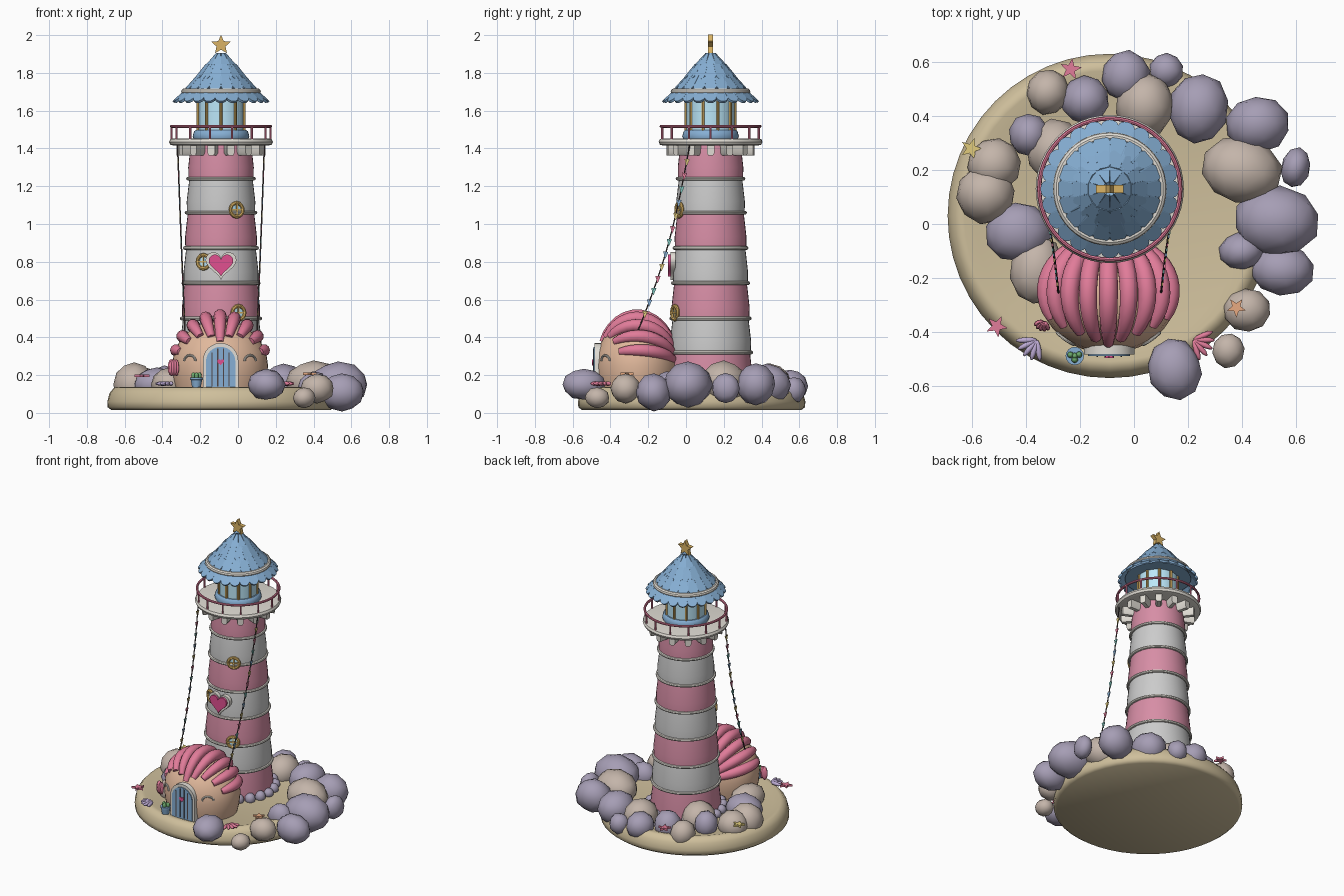
import bpy, bmesh, random
from math import sin, cos, pi, radians, asin
from mathutils import Matrix, Vector, Euler

if "Cube" in bpy.data.objects:
    bpy.data.objects.remove(bpy.data.objects["Cube"])

random.seed(4)
CX, CY = -0.09, 0.13                      # tower axis
COL = dict(pink=(.68, .27, .38), rose=(.75, .2, .32), hot=(.75, .08, .28), blue=(.24, .43, .66),
           glass=(.5, .8, .95), gold=(.7, .45, .13), cream=(.75, .72, .66), sand=(.62, .52, .33),
           tan=(.55, .46, .4), slate=(.38, .34, .46), clay=(.75, .48, .33), rope=(.08, .06, .06),
           green=(.15, .4, .15), lilac=(.5, .4, .65), orange=(.8, .4, .22), yellow=(.75, .6, .2), teal=(.2, .55, .5))


def T(x, y, z): return Matrix.Translation((x, y, z))
def RZ(a): return Matrix.Rotation(a, 4, 'Z')


RX90 = Matrix.Rotation(pi / 2, 4, 'X')
TOWER = T(CX, CY, 0)


def finish(name, bm, col=None, angle=35):
    bmesh.ops.recalc_face_normals(bm, faces=bm.faces)
    me = bpy.data.meshes.new(name)
    bm.to_mesh(me)
    bm.free()
    me.shade_smooth()
    me.set_sharp_from_angle(angle=radians(angle))
    ob = bpy.data.objects.new(name, me)
    bpy.context.collection.objects.link(ob)
    if col:
        m = bpy.data.materials.get(col) or bpy.data.materials.new(col)
        m.diffuse_color = (*COL[col], 1)
        m.use_nodes = True
        m.node_tree.nodes["Principled BSDF"].inputs["Base Color"].default_value = m.diffuse_color
        me.materials.append(m)
    return ob


def lathe(bm, prof, M, seg=40, closed=False):
    rings = []
    for r, z in prof:
        if r < 1e-5:
            rings.append([bm.verts.new(M @ Vector((0, 0, z)))] * seg)
        else:
            rings.append([bm.verts.new(M @ Vector((r * cos(2 * pi * i / seg), r * sin(2 * pi * i / seg), z)))
                          for i in range(seg)])
    pairs = list(zip(rings, rings[1:])) + ([(rings[-1], rings[0])] if closed else [])
    for a, b in pairs:
        for i in range(seg):
            j = (i + 1) % seg
            bm.faces.new(list(dict.fromkeys([a[i], a[j], b[j], b[i]])))


def torus(bm, R, r, M, seg=40, n=8):
    lathe(bm, [(R + r * cos(2 * pi * i / n), r * sin(2 * pi * i / n)) for i in range(n)], M, seg, True)


def prism(bm, pts, depth, M):
    lo = [bm.verts.new(M @ Vector((x, y, 0))) for x, y in pts]
    hi = [bm.verts.new(M @ Vector((x, y, depth))) for x, y in pts]
    bm.faces.new(lo)
    bm.faces.new(hi)
    for i in range(len(pts)):
        j = (i + 1) % len(pts)
        bm.faces.new((lo[i], lo[j], hi[j], hi[i]))


def ball(bm, loc, scale, rot=(0, 0, 0), sub=2):
    M = T(*loc) @ Euler(rot).to_matrix().to_4x4() @ Matrix.Diagonal((*scale, 1))
    return bmesh.ops.create_icosphere(bm, subdivisions=sub, radius=1, matrix=M)['verts']


def sweep(bm, pts, radii, ref, seg=8):
    pts, ref, rings = [Vector(p) for p in pts], Vector(ref), []
    for k, p in enumerate(pts):
        t = (pts[min(k + 1, len(pts) - 1)] - pts[max(k - 1, 0)]).normalized()
        n = (ref - ref.dot(t) * t).normalized()
        b = t.cross(n)
        rings.append([bm.verts.new(p + radii[k] * (n * cos(2 * pi * i / seg) + b * sin(2 * pi * i / seg)))
                      for i in range(seg)])
    for a, b in zip(rings, rings[1:]):
        for i in range(seg):
            bm.faces.new((a[i], a[(i + 1) % seg], b[(i + 1) % seg], b[i]))
    bm.faces.new(rings[0])
    bm.faces.new(rings[-1])


def star(R, r): return [((R if i % 2 == 0 else r) * sin(i * pi / 5), (R if i % 2 == 0 else r) * cos(i * pi / 5)) for i in range(10)]
def on_tower(a, r, z): return TOWER @ RZ(a) @ T(0, -r, z) @ RX90
def arch(w, h): return [(w, 0)] + [(w * cos(i * pi / 12), h - w + w * sin(i * pi / 12)) for i in range(13)] + [(-w, 0)]


def heart(s):
    return [(s * sin(t) ** 3, s / 16 * (13 * cos(t) - 5 * cos(2 * t) - 2 * cos(3 * t) - cos(4 * t)))
            for t in [2 * pi * i / 32 for i in range(32)]]


# island
bm = bmesh.new()
lathe(bm, [(0, .02), (.58, .015), (.6, .03), (.602, .06), (.59, .105), (.565, .135), (.54, .137), (.5, .125), (0, .125)],
      T(-.09, .03, 0), 48)
finish("island", bm, "sand", 50)

# rocks: x, y, z, rx, ry, rz
SLATE = [(-.03, .55, .14, .09, .095, .09), (.12, .57, .12, .065, .065, .07), (-.18, .46, .15, .09, .09, .1),
         (.24, .43, .15, .11, .13, .11), (.46, .37, .15, .12, .105, .11), (.6, .21, .13, .055, .075, .08),
         (.53, .01, .15, .16, .13, .12), (.4, -.1, .13, .085, .07, .09), (.55, -.17, .11, .12, .095, .1),
         (.15, -.54, .15, .1, .115, .082), (-.39, .33, .16, .075, .08, .09), (-.43, -.03, .15, .125, .11, .09)]
TAN = [(-.32, .49, .14, .08, .085, .09), (.04, .44, .15, .11, .12, .11), (.4, .2, .16, .15, .125, .115),
       (.42, -.32, .13, .09, .08, .078), (.35, -.47, .08, .06, .065, .055), (-.52, .22, .15, .1, .1, .1),
       (-.55, .11, .15, .11, .11, .115), (-.36, -.17, .15, .1, .13, .09), (-.29, .27, .16, .11, .12, .11)]
for name, rocks, col in (("slate_rocks", SLATE, "slate"), ("tan_rocks", TAN, "tan")):
    bm = bmesh.new()
    for x, y, z, a, b, c in rocks:
        for v in ball(bm, (x, y, z), (a, b, c), (0, 0, random.uniform(-.25, .25))):
            v.co += (v.co - Vector((x, y, z))) * random.uniform(-.03, .03)
    finish(name, bm, col, 50)
bm = bmesh.new()
for i in range(20):
    a = 2 * pi * i / 20
    ball(bm, (CX + .235 * cos(a), CY + .235 * sin(a), .14), (.035, .035, random.uniform(.025, .04)))
finish("footing_stones", bm, "slate", 50)

# tower: striped bands, each flaring slightly, with a ring at each joint
ZS = [.12, .32, .5, .687, .873, 1.06, 1.24, 1.43]
def wall(z): return .222 - (z - .14) * .045
for k in range(7):
    bm = bmesh.new()
    z0, z1 = ZS[k], ZS[k + 1]
    lathe(bm, [(0, z0), (wall(z0), z0), (wall(z0) + .001, z0 + .06), (wall(z1) - .005, z1), (0, z1)], TOWER, 40)
    finish("tower_band_%d" % k, bm, "pink" if k % 2 == 0 else None)
bm = bmesh.new()
for z in ZS[1:-1]:
    torus(bm, wall(z) + .002, .01, TOWER @ T(0, 0, z))
finish("tower_rings", bm, "cream")

# gallery deck, brackets and railing
bm = bmesh.new()
lathe(bm, [(0, 1.415), (.25, 1.415), (.268, 1.42), (.275, 1.435), (.268, 1.45), (.25, 1.453), (0, 1.453)], TOWER, 48)
finish("gallery_deck", bm, "cream")
bm = bmesh.new()
for i in range(14):
    prism(bm, [(-.02, 1.42), (-.02, 1.375), (-.012, 1.362), (.012, 1.362), (.02, 1.375), (.02, 1.42)], .08,
          on_tower(2 * pi * (i + .5) / 14, .155, 0))
finish("gallery_brackets", bm, "cream")
bm = bmesh.new()
torus(bm, .262, .008, TOWER @ T(0, 0, 1.517), 48)
for i in range(14):
    lathe(bm, [(0, 1.45), (.006, 1.45), (.006, 1.517), (0, 1.517)], TOWER @ RZ(2 * pi * i / 14) @ T(.262, 0, 0), 8)
finish("gallery_railing", bm, "rose")

# lantern room
bm = bmesh.new()
lathe(bm, [(0, 1.45), (.145, 1.45), (.15, 1.465), (.143, 1.49), (.135, 1.497), (0, 1.497)], TOWER)
finish("lantern_base", bm, "blue")
bm = bmesh.new()
lathe(bm, [(0, 1.49), (.127, 1.49), (.127, 1.68), (0, 1.68)], TOWER)
finish("lantern_glass", bm, "glass")
bm = bmesh.new()
for i in range(10):
    lathe(bm, [(0, 1.49), (.009, 1.49), (.009, 1.68), (0, 1.68)], TOWER @ RZ(2 * pi * (i + .5) / 10) @ T(.128, 0, 0), 8)
finish("lantern_mullions", bm, "gold")

# scaled roof
bm = bmesh.new()
lathe(bm, [(0, 1.66), (.21, 1.66), (.19, 1.7), (.165, 1.72), (.12, 1.77), (.07, 1.825), (.02, 1.885), (0, 1.902)], TOWER)
finish("roof_core", bm, "blue")
bm = bmesh.new()
for r0, z0, r1, z1, n in ((.165, 1.715, .248, 1.64, 24), (.115, 1.78, .187, 1.7, 18),
                          (.07, 1.838, .135, 1.757, 14), (.015, 1.897, .09, 1.81, 10)):
    d = Vector((r1 - r0, 0, z1 - z0))
    L, d = d.length, d.normalized()
    w = pi * r1 / n * .98
    w0 = min(w, pi * r0 / n * 1.3)
    pts = [(0, -w0), (L - w, -w)] + [(L - w + w * sin(i * pi / 8), -w * cos(i * pi / 8)) for i in range(1, 8)] + [(L - w, w), (0, w0)]
    F = Matrix((d, (0, 1, 0), d.cross(Vector((0, 1, 0))))).transposed().to_4x4()
    for i in range(n):
        prism(bm, pts, .014, TOWER @ RZ(2 * pi * i / n) @ T(r0, 0, z0) @ F)
finish("roof_scales", bm, "blue")
bm = bmesh.new()
torus(bm, .193, .018, TOWER @ T(0, 0, 1.7), 48, 10)
finish("roof_ring", bm, "cream")
bm = bmesh.new()
prism(bm, star(.054, .025), .028, on_tower(0, -.014, 1.948))
finish("roof_star", bm, "gold")

# porthole windows
frames, panes = bmesh.new(), bmesh.new()
for dx, z in ((.08, 1.075), (-.09, .80), (.09, .53)):
    M = on_tower(asin(dx / wall(z)), wall(z), z)
    torus(frames, .036, .01, M @ T(0, 0, .006), 24)
    for a in (0, pi / 2):
        prism(frames, [(-.034, -.004), (.034, -.004), (.034, .004), (-.034, .004)], .012, M @ RZ(a))
    lathe(panes, [(0, -.02), (.034, -.02), (.034, .005), (0, .005)], M, 24)
finish("window_frames", frames, "gold")
finish("window_panes", panes, "glass")

# heart plaque
for name, s, r, dep, col in (("heart_backing", .082, .185, .026, "cream"), ("heart_front", .065, .2, .024, "hot")):
    bm = bmesh.new()
    prism(bm, heart(s), dep, on_tower(0, r, .79))
    finish(name, bm, col)

# shell house body and ribbed roof
HX, HY = -.095, -.26
bm = bmesh.new()
lathe(bm, [(0, .12), (.232, .12), (.247, .18), (.254, .25), (.244, .32), (.205, .395), (.13, .46), (.06, .482), (0, .485)],
      T(HX, HY, 0) @ Matrix.Diagonal((1, .87, 1, 1)), 40)
finish("house_body", bm, "clay", 60)
bm = bmesh.new()
for i in range(-4, 5):
    th, a0 = radians(i * 18), -62 + abs(i) * 9
    ph = [radians(a0 + (72 - a0) * k / 12) for k in range(13)]
    sweep(bm, [(HX + .245 * sin(th) * cos(p), HY + .205 * sin(p), .25 + .265 * cos(th) * cos(p)) for p in ph],
          [.012 + .023 * sin(pi * (k + .7) / 13.4) ** .6 for k in range(13)], (cos(th), 0, -sin(th)), 10)
finish("house_roof_ribs", bm, "rose", 50)

# door, frame, planks and details
DOOR = T(HX + .003, -.44, .13) @ RX90
for name, w, h, dep, col in (("door_frame", .094, .24, .045, "cream"), ("door", .078, .22, .051, "blue")):
    bm = bmesh.new()
    prism(bm, arch(w, h), dep, DOOR)
    finish(name, bm, col)
bm = bmesh.new()
for x, h in ((-.045, .19), (-.015, .21), (.015, .21), (.045, .19)):
    prism(bm, [(x - .003, .01), (x + .003, .01), (x + .003, h), (x - .003, h)], .053, DOOR)
finish("door_grooves", bm, "rope")
bm = bmesh.new()
prism(bm, heart(.018), .057, DOOR @ T(0, .14, 0))
finish("door_heart", bm, "hot")
bm = bmesh.new()
for s in (-1, 1):
    pts = []
    for k in range(9):
        a = pi * k / 8
        x, z = s * .16 + .03 * cos(a), .275 + .03 * sin(a)
        pts.append((HX + x, HY - .87 * (.252 ** 2 - x * x) ** .5, z))
    sweep(bm, pts, [.006] * 9, (0, 1, 0))
finish("house_brows", bm, "cream")

# potted plant
bm = bmesh.new()
lathe(bm, [(0, .13), (.022, .13), (.03, .175), (.034, .177), (.034, .188), (0, .186)], T(-.22, -.49, 0), 16)
finish("plant_pot", bm, "blue")
bm = bmesh.new()
for dx, dy in ((0, 0), (.016, .005), (-.016, .004), (0, -.014)):
    ball(bm, (-.22 + dx, -.49 + dy, .195), (.012, .012, .02))
finish("plant", bm, "green")

# starfish and fan shells
for n, x, y, z, r, col in ((1, -.235, .575, .18, .042, "rose"), (2, -.605, .28, .19, .042, "yellow"),
                           (3, -.51, -.38, .19, .042, "rose"), (4, .38, -.31, .2, .038, "orange")):
    bm = bmesh.new()
    prism(bm, star(r, r * .42), .014, T(x, y, z) @ RZ(n * 1.1))
    finish("starfish_%d" % n, bm, col)
for n, x, y, z, a0, col in ((1, -.36, -.43, .155, -130, "lilac"), (2, .22, -.43, .155, -25, "rose"), (3, -.335, -.36, .24, -110, "rose")):
    bm = bmesh.new()
    for k in range(-2, 3):
        a = radians(a0 + k * 24)
        L = .04 - (.02 if n == 3 else 0)
        ball(bm, (x + L * cos(a), y + L * sin(a), z), (L, .011, .012 if n < 3 else .045), (0, 0, a))
    finish("fan_shell_%d" % n, bm, col, 50)

# bunting ropes with pennants
flags = {c: bmesh.new() for c in ("blue", "yellow", "rose", "teal")}
ropes = bmesh.new()
for s in (-1, 1):
    A, B = Vector((CX + s * .23, .02, 1.42)), Vector((CX + s * .19, -.26, .42))
    path = [A.lerp(B, k / 30) + Vector((0, .025, -.03)) * sin(pi * k / 30) for k in range(31)]
    sweep(ropes, path, [.004] * 31, (1, 0, 0), 6)
    for k in range(1, 14):
        d = path[2 * k + 1] - path[2 * k]
        p, h = path[2 * k], d.normalized() * .017
        prism(flags[list(flags)[k % 4]], [(h.y - .012, h.z + .014), (.016 + h.y, .012 + h.z), (h.y, h.z - .026)], .006,
              T(p.x - .003, p.y, p.z) @ Matrix(((0, 0, 1, 0), (1, 0, 0, 0), (0, 1, 0, 0), (0, 0, 0, 1))))
finish("bunting_ropes", ropes, "rope")
for c, b in flags.items():
    finish("pennants_" + c, b, c)
